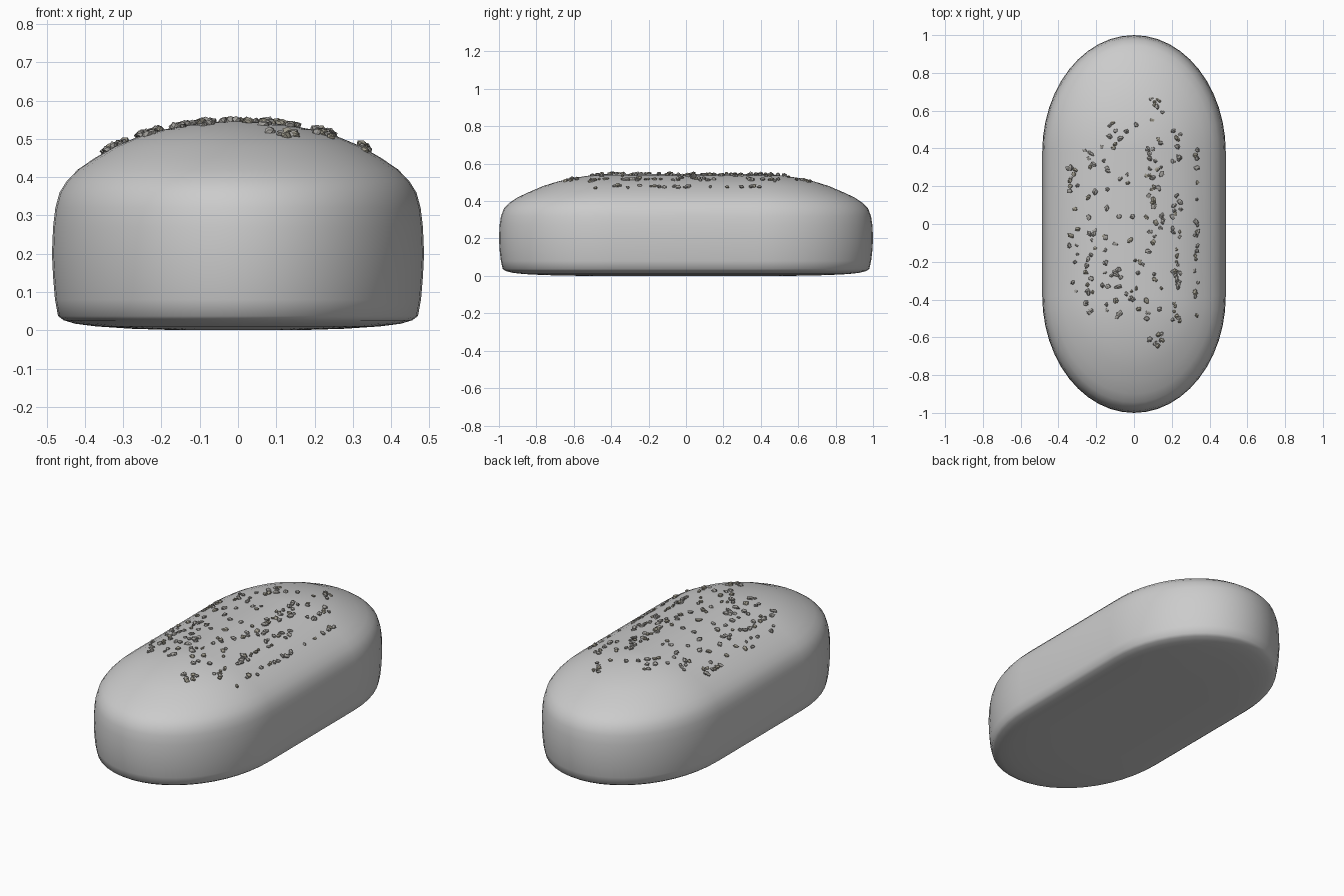
import bpy, bmesh, math, random
from mathutils import Vector, Matrix
from mathutils.bvhtree import BVHTree

if "Cube" in bpy.data.objects:
    bpy.data.objects.remove(bpy.data.objects["Cube"])

random.seed(7)


def material(name, rgb):
    m = bpy.data.materials.new(name)
    m.diffuse_color = (*rgb, 1)
    m.use_nodes = True
    m.node_tree.nodes["Principled BSDF"].inputs["Base Color"].default_value = m.diffuse_color
    return m


def make_object(name, bm, mats):
    mesh = bpy.data.meshes.new(name)
    bm.to_mesh(mesh)
    ob = bpy.data.objects.new(name, mesh)
    bpy.context.collection.objects.link(ob)
    for m in mats:
        mesh.materials.append(m)
    return ob


body_mat = material("bun grey", (0.6, 0.6, 0.6))
crumb_mats = [material("crumb grey", (0.36, 0.35, 0.33)),
              material("crumb olive", (0.34, 0.32, 0.26))]

# Bun: stacked oval rings (height, half width, half length)
PROFILE = [
    (0.000, 0.15, 0.55), (0.004, 0.28, 0.75), (0.010, 0.37, 0.87),
    (0.017, 0.425, 0.93), (0.026, 0.455, 0.963), (0.037, 0.470, 0.980),
    (0.08, 0.478, 0.990), (0.14, 0.483, 0.997), (0.20, 0.486, 1.000),
    (0.27, 0.483, 0.997), (0.32, 0.477, 0.989), (0.36, 0.466, 0.974),
    (0.39, 0.447, 0.945), (0.42, 0.418, 0.900), (0.45, 0.374, 0.835),
    (0.48, 0.322, 0.765), (0.505, 0.262, 0.685), (0.524, 0.195, 0.600),
    (0.536, 0.130, 0.520), (0.543, 0.065, 0.450), (0.545, 0.015, 0.405),
]
STRAIGHT = 0.38
ARC = 24

bm = bmesh.new()
rings = []
for z, w, l in PROFILE:
    ring = []
    for side in (1, -1):
        for i in range(ARC + 1):
            a = math.pi * i / ARC
            ring.append(bm.verts.new((side * w * math.cos(a),
                                      side * (STRAIGHT + (l - STRAIGHT) * math.sin(a)), z)))
    rings.append(ring)
n = len(rings[0])
for lo, hi in zip(rings, rings[1:]):
    for i in range(n):
        j = (i + 1) % n
        bm.faces.new((lo[i], lo[j], hi[j], hi[i]))
bm.faces.new(rings[-1])
bm.faces.new(rings[0][::-1])
bmesh.ops.recalc_face_normals(bm, faces=bm.faces)
for f in bm.faces:
    f.smooth = True
surface = BVHTree.FromBMesh(bm)
make_object("bun", bm, [body_mat])
bm.free()

# Crumbs: (column x, spread, y from, y to, count), dropped onto the bun top
COLUMNS = [
    (0.33, 0.012, -0.50, 0.40, 24), (0.225, 0.022, -0.53, 0.50, 42),
    (0.11, 0.045, -0.66, 0.68, 56), (0.00, 0.050, -0.55, 0.60, 16),
    (-0.12, 0.050, -0.53, 0.55, 36), (-0.23, 0.030, -0.50, 0.40, 28),
    (-0.32, 0.025, -0.36, 0.40, 18),
]
bm = bmesh.new()
for cx, spread, y0, y1, count in COLUMNS:
    for _ in range(count):
        x = cx + random.uniform(-spread, spread)
        y = random.uniform(y0, y1)
        hit, normal, _i, _d = surface.ray_cast(Vector((x, y, 1)), Vector((0, 0, -1)))
        size = random.uniform(0.009, 0.015)
        turn = normal.to_track_quat('Z', 'Y').to_matrix().to_4x4()
        shape = Matrix.Diagonal((size * random.uniform(0.9, 1.5), size, size * 0.75, 1))
        place = (Matrix.Translation(hit + normal * size * 0.3) @ turn
                 @ Matrix.Rotation(random.uniform(0, math.tau), 4, 'Z') @ shape)
        made = bmesh.ops.create_icosphere(bm, subdivisions=1, radius=1)["verts"]
        tone = 0 if random.random() < 0.7 else 1
        for v in made:
            v.co = place @ (v.co * random.uniform(0.7, 1.25))
            for f in v.link_faces:
                f.material_index = tone
make_object("crumbs", bm, crumb_mats)
bm.free()
